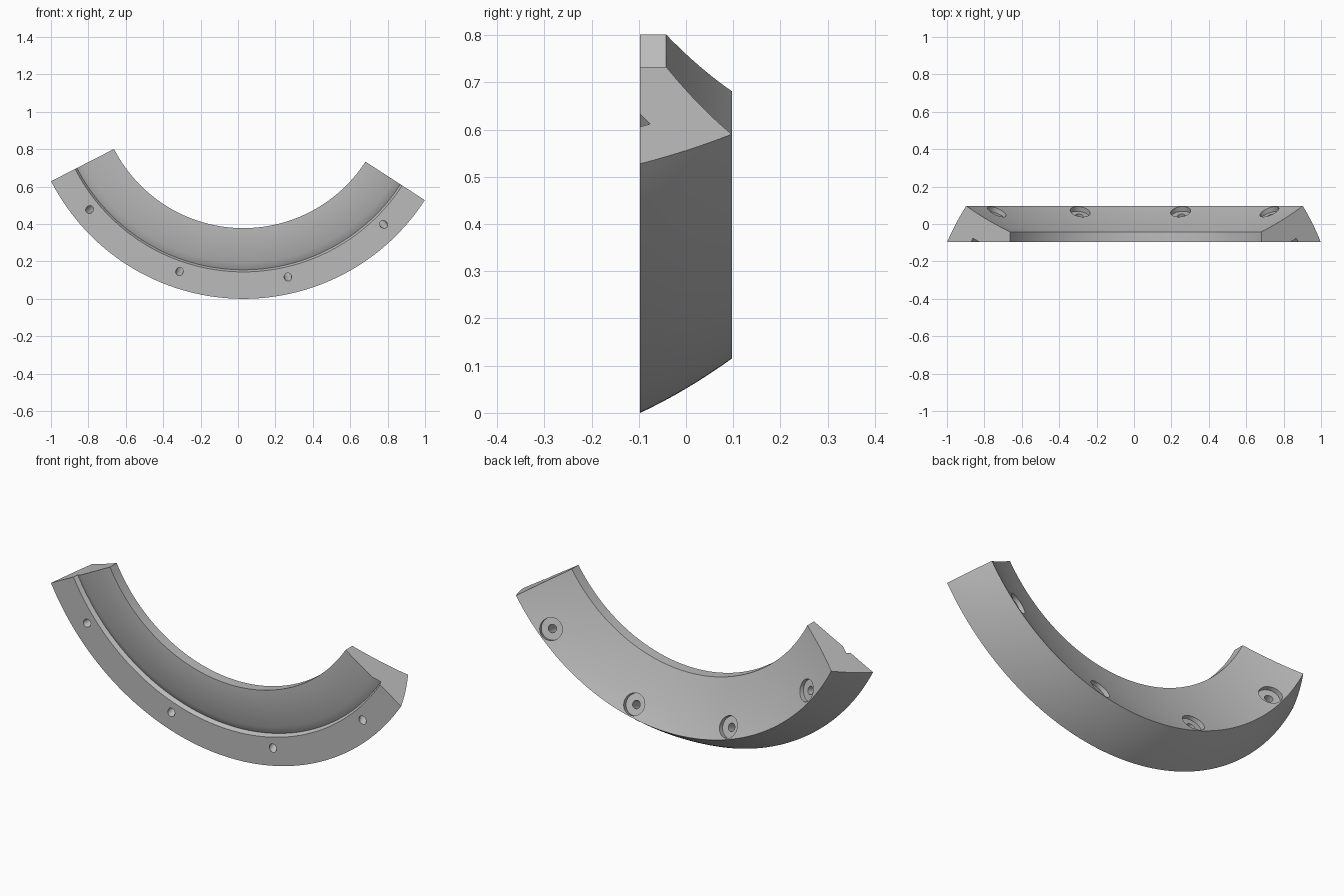
import bpy, bmesh
from math import radians, sin, cos
from mathutils import Vector

if "Cube" in bpy.data.objects:
    bpy.data.objects.remove(bpy.data.objects["Cube"])

CX, CZ = 0.029, 1.155            # axis of the ring
START, SPAN, STEPS = 207.1, 120.0, 120
FRONT, BACK = -0.097, 0.097

grey = bpy.data.materials.new("plain grey")
grey.use_nodes = True
GREY = (0.5, 0.5, 0.5, 1)
grey.diffuse_color = GREY
grey.node_tree.nodes["Principled BSDF"].inputs["Base Color"].default_value = GREY


def on_ring(r, y, angle):
    a = radians(angle)
    return Vector((CX + r * cos(a), y, CZ + r * sin(a)))


def arc(a, b, bulge, n=10):
    """Shallow curve from a to b, pushed in radius by bulge at its middle."""
    return [(a[0] + (b[0] - a[0]) * t + 4 * bulge * t * (1 - t),
             a[1] + (b[1] - a[1]) * t) for t in [i / n for i in range(n)]]


def make_object(name, bm):
    bmesh.ops.recalc_face_normals(bm, faces=bm.faces)
    mesh = bpy.data.meshes.new(name)
    bm.to_mesh(mesh)
    bm.free()
    mesh.materials.append(grey)
    obj = bpy.data.objects.new(name, mesh)
    bpy.context.collection.objects.link(obj)
    return obj


# Ring segment: cross-section of (radius, y) swept round the axis
outer_front, outer_back, inner = (1.155, FRONT), (1.04, BACK), (0.777, -0.042)
profile = arc(outer_front, outer_back, 0.006)          # bulged rim
profile += arc(outer_back, inner, 0.013)               # dished back
profile += [inner, (0.777, FRONT)]                     # bore
profile += [(0.961, FRONT), (1.0, -0.076), (1.011, FRONT)]  # front groove

bm = bmesh.new()
rings = [[bm.verts.new(on_ring(r, y, START + SPAN * i / STEPS)) for r, y in profile]
         for i in range(STEPS + 1)]
for a, b in zip(rings, rings[1:]):
    for k in range(len(profile)):
        j = (k + 1) % len(profile)
        bm.faces.new((a[k], a[j], b[j], b[k]))
bm.faces.new(rings[0])
bm.faces.new(rings[-1])
segment = make_object("ring_segment", bm)


# Screw holes: square to the back, with a wide counterbore
def hole_cutter(name, radius, near, far):
    bm = bmesh.new()
    for offset in (-47.6, -15.8, 15.8, 47.6):
        angle = START + SPAN / 2 + offset
        seat = on_ring(0.988, 0.066, angle)
        axis = (seat - on_ring(1.066, FRONT, angle)).normalized()
        rot = axis.to_track_quat('Z', 'Y').to_matrix().to_4x4()
        rot.translation = seat + axis * (near + far) / 2
        bmesh.ops.create_cone(bm, cap_ends=True, segments=32, radius1=radius,
                              radius2=radius, depth=far - near, matrix=rot)
    return make_object(name, bm)


for cutter in (hole_cutter("screw_hole_cutter", 0.02, -0.3, 0.1),
               hole_cutter("counterbore_cutter", 0.054, -0.024, 0.1)):
    cut = segment.modifiers.new(cutter.name, 'BOOLEAN')
    cut.operation, cut.solver, cut.object = 'DIFFERENCE', 'EXACT', cutter
    bpy.context.view_layer.objects.active = segment
    bpy.ops.object.modifier_apply(modifier=cut.name)
    bpy.data.objects.remove(cutter)

# Smooth curved faces, keep hard edges
bpy.ops.object.select_all(action='DESELECT')
segment.select_set(True)
bpy.context.view_layer.objects.active = segment
bpy.ops.object.shade_smooth_by_angle(angle=radians(30))
